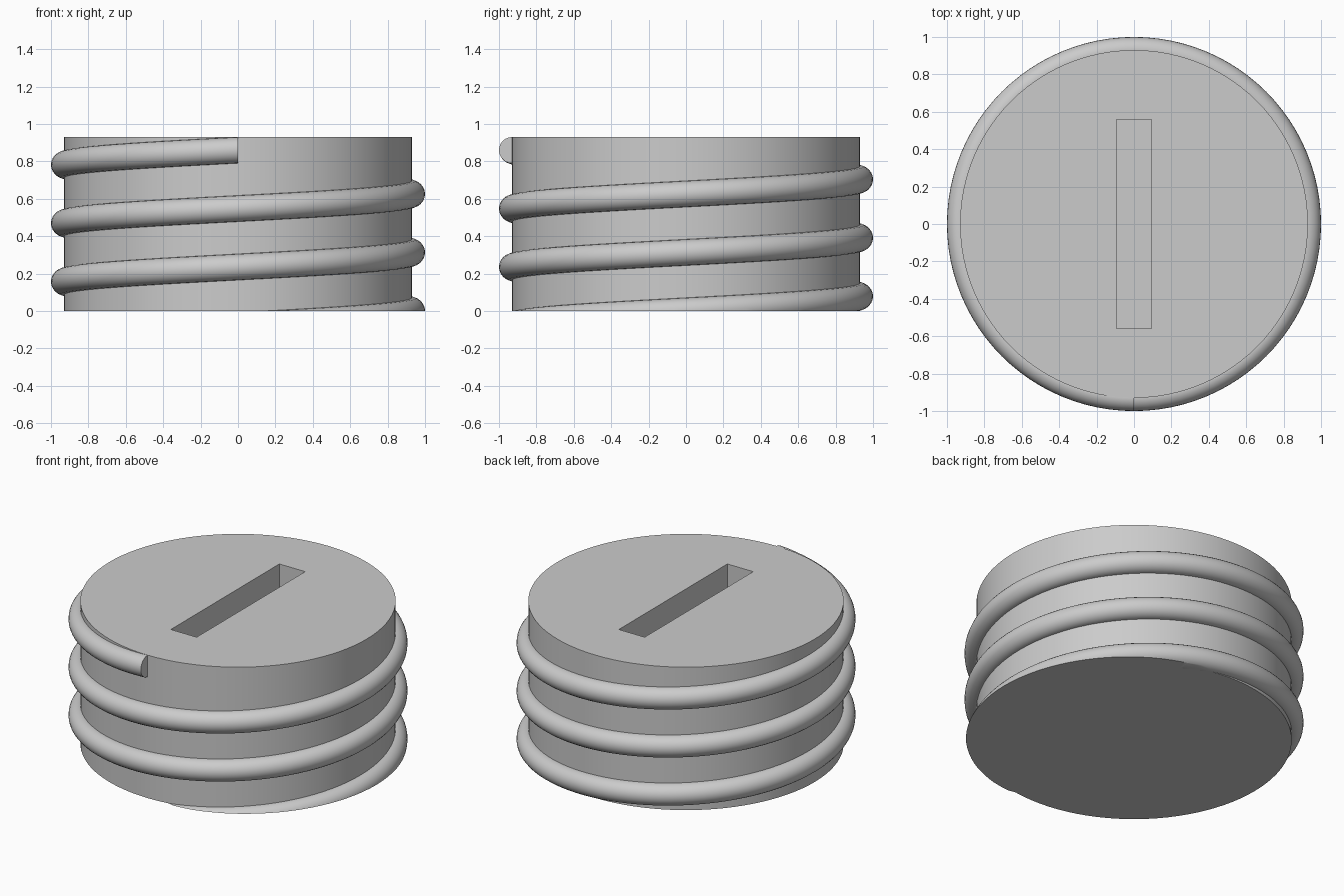
import bpy
import bmesh
from math import sin, cos, pi, radians
from mathutils import Vector

RADIUS, HEIGHT = 0.93, 0.93
TUBE, PITCH, TURNS = 0.07, 0.3125, 3
STEPS, SIDES = 96, 24

cube = bpy.data.objects.get("Cube")
if cube:
    bpy.data.objects.remove(cube, do_unlink=True)

grey = bpy.data.materials.new("plain_grey")
grey.use_nodes = True
colour = (0.6, 0.6, 0.6, 1)
grey.diffuse_color = colour
grey.node_tree.nodes["Principled BSDF"].inputs["Base Color"].default_value = colour


def activate(obj):
    bpy.ops.object.select_all(action="DESELECT")
    obj.select_set(True)
    bpy.context.view_layer.objects.active = obj


def finish(obj):
    obj.data.materials.clear()
    obj.data.materials.append(grey)
    activate(obj)
    bpy.ops.object.shade_smooth_by_angle(angle=radians(30))


# Plug body with a driver slot cut into its top
bpy.ops.mesh.primitive_cylinder_add(vertices=STEPS, radius=RADIUS, depth=HEIGHT,
                                    location=(0, 0, HEIGHT / 2))
body = bpy.context.object
body.name = "plug_body"

bpy.ops.mesh.primitive_cube_add(size=1, location=(0, 0, HEIGHT))
cutter = bpy.context.object
cutter.name = "slot_cutter"
cutter.scale = (0.186, 1.116, 0.56)
cutter.hide_render = True

cut = body.modifiers.new("slot", "BOOLEAN")
cut.operation = "DIFFERENCE"
cut.solver = "EXACT"
cut.object = cutter
activate(body)
bpy.ops.object.modifier_apply(modifier=cut.name)
bpy.data.objects.remove(cutter, do_unlink=True)
finish(body)

# Round thread: a ring of points swept up a helix, ending at the front
bm = bmesh.new()
rings = []
z_start = HEIGHT - TUBE - PITCH * TURNS
for i in range(STEPS * TURNS + 1):
    turn = i / STEPS
    a = 2 * pi * turn - pi / 2
    ring = []
    for j in range(SIDES):
        b = 2 * pi * j / SIDES
        r = RADIUS + TUBE * cos(b)
        z = z_start + PITCH * turn + TUBE * sin(b)
        ring.append(bm.verts.new((r * cos(a), r * sin(a), z)))
    rings.append(ring)
for low, high in zip(rings, rings[1:]):
    for j in range(SIDES):
        k = (j + 1) % SIDES
        bm.faces.new((low[j], high[j], high[k], low[k]))
bm.faces.new(rings[0])
bm.faces.new(rings[-1])

# Trim the thread flush with the base and close the cut
trim = bmesh.ops.bisect_plane(bm, geom=bm.verts[:] + bm.edges[:] + bm.faces[:],
                              plane_co=Vector((0, 0, 0)), plane_no=Vector((0, 0, 1)),
                              clear_inner=True)
rim = [e for e in trim["geom_cut"] if isinstance(e, bmesh.types.BMEdge)]
bmesh.ops.triangle_fill(bm, edges=rim, use_beauty=True)
bmesh.ops.recalc_face_normals(bm, faces=bm.faces[:])

mesh = bpy.data.meshes.new("screw_thread")
bm.to_mesh(mesh)
bm.free()
thread = bpy.data.objects.new("screw_thread", mesh)
bpy.context.collection.objects.link(thread)
finish(thread)
